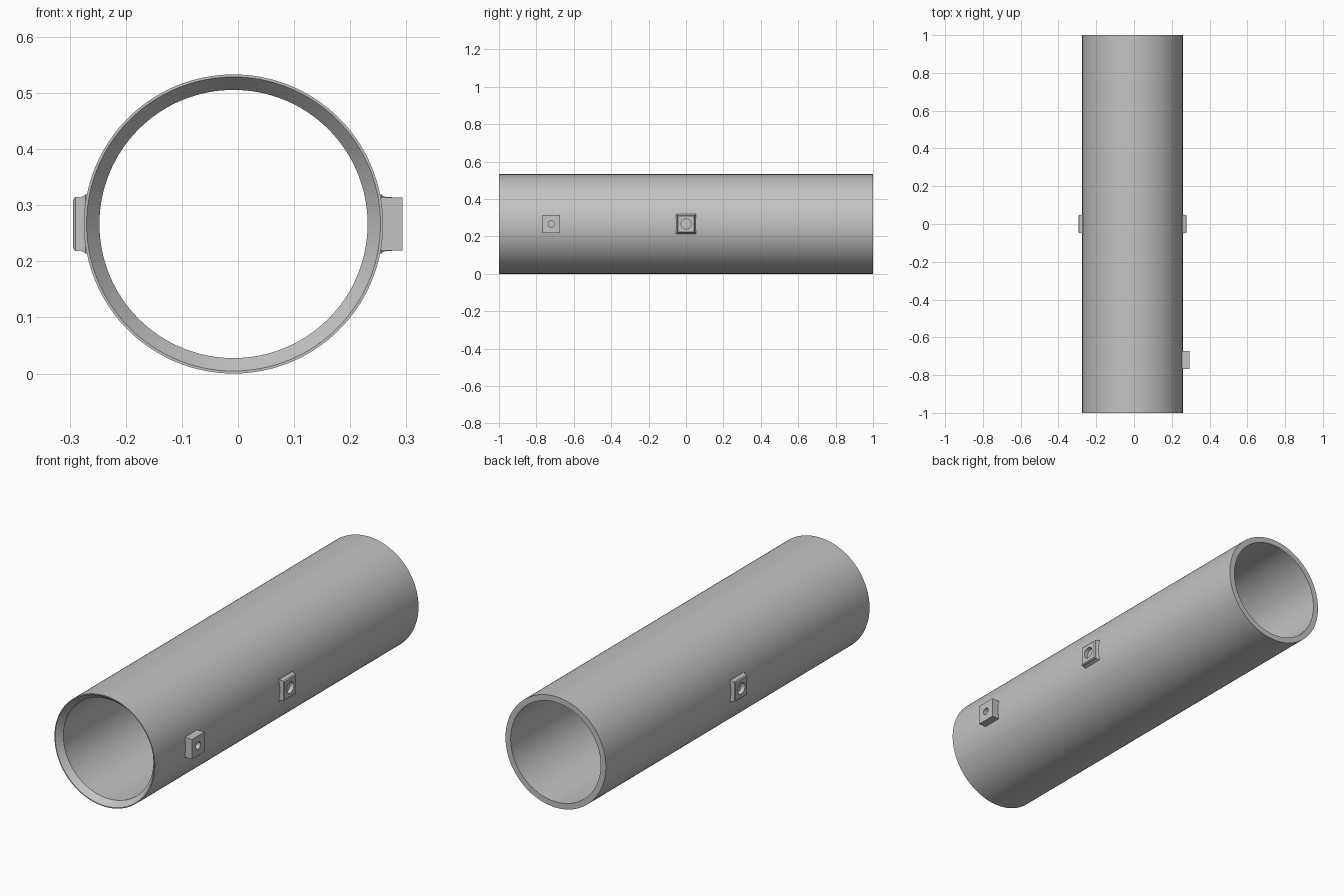
import bpy
import bmesh
from math import cos, sin, tau, radians

if "Cube" in bpy.data.objects:
    bpy.data.objects.remove(bpy.data.objects["Cube"], do_unlink=True)

AXIS_X, AXIS_Z = -0.008, 0.2665
OUTER, BORE = 0.2665, 0.239

grey = bpy.data.materials.new("plain grey")
grey.use_nodes = True
colour = (0.55, 0.55, 0.55, 1)
grey.diffuse_color = colour
grey.node_tree.nodes["Principled BSDF"].inputs["Base Color"].default_value = colour


def closed_loft(name, rings):
    """Skin a closed loop of point rings into a solid with a hole through it."""
    bm = bmesh.new()
    loops = [[bm.verts.new(p) for p in ring] for ring in rings]
    n = len(loops[0])
    for i, a in enumerate(loops):
        b = loops[(i + 1) % len(loops)]
        for k in range(n):
            j = (k + 1) % n
            bm.faces.new((a[k], a[j], b[j], b[k]))
    bmesh.ops.recalc_face_normals(bm, faces=bm.faces)
    mesh = bpy.data.meshes.new(name)
    bm.to_mesh(mesh)
    bm.free()
    mesh.materials.append(grey)
    obj = bpy.data.objects.new(name, mesh)
    bpy.context.collection.objects.link(obj)
    bpy.ops.object.select_all(action="DESELECT")
    obj.select_set(True)
    bpy.context.view_layer.objects.active = obj
    bpy.ops.object.shade_smooth_by_angle(angle=radians(25))
    return obj


def circle(n):
    return [(cos(tau * k / n), sin(tau * k / n)) for k in range(n)]


def square(n):
    return [(c / max(abs(c), abs(s)), s / max(abs(c), abs(s))) for c, s in circle(n)]


# Tube with a countersunk front mouth
tube_profile = [(OUTER, -1), (OUTER, 1), (BORE, 1), (BORE, -0.972), (0.262, -1)]
closed_loft("tube", [[(AXIS_X + r * c, y, AXIS_Z + r * s) for c, s in circle(128)]
                     for r, y in tube_profile])


def boss(name, side, y, profile, hole):
    """Square pad on the tube wall, with a round hole down to the wall.
    The profile holds pairs of half width and distance from the tube axis."""
    n = 32
    stations = [(square(n), half, d) for half, d in profile]
    stations += [(circle(n), hole, profile[-1][1]), (circle(n), hole, profile[0][1])]
    closed_loft(name, [[(AXIS_X + side * d, y + r * u, AXIS_Z + r * v) for u, v in shape]
                       for shape, r, d in stations])


# Middle bosses with flared foot and chamfered top, one on each side
middle = [(0.053, 0.25), (0.053, 0.264), (0.050, 0.267), (0.048, 0.272),
          (0.048, 0.282), (0.043, 0.286)]
for side, label in ((1, "left"), (-1, "right")):
    boss("middle_boss_" + label, side, 0, middle, 0.027)

# Taller plain boss near the front
boss("front_boss", 1, -0.72, [(0.0475, 0.25), (0.0475, 0.301)], 0.017)
